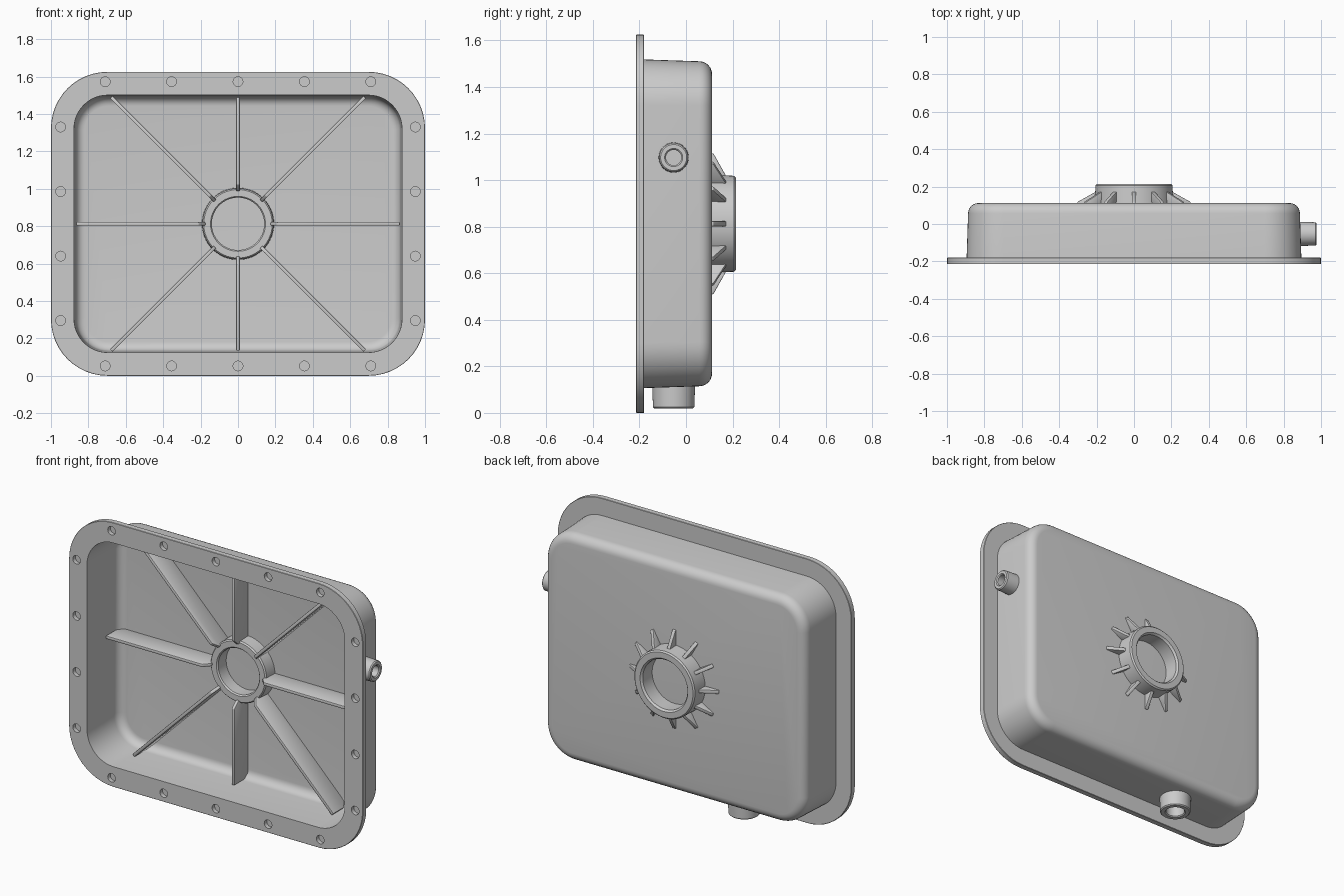
import bpy, bmesh
from math import sin, cos, pi, radians
from mathutils import Matrix, Vector

if "Cube" in bpy.data.objects:
    bpy.data.objects.remove(bpy.data.objects["Cube"])

CZ = 0.8125          # height of the pan centre


def finish(name, bm, angle=35):
    bmesh.ops.recalc_face_normals(bm, faces=bm.faces)
    me = bpy.data.meshes.new(name)
    bm.to_mesh(me)
    bm.free()
    ob = bpy.data.objects.new(name, me)
    bpy.context.collection.objects.link(ob)
    smooth(ob, angle)
    return ob


def smooth(ob, angle=35):
    bpy.ops.object.select_all(action='DESELECT')
    ob.select_set(True)
    bpy.context.view_layer.objects.active = ob
    bpy.ops.object.shade_smooth_by_angle(angle=radians(angle))


def rounded_rect(hx, hz, r, y, seg=12):
    pts = []
    for q, (sx, sz) in enumerate([(1, 1), (-1, 1), (-1, -1), (1, -1)]):
        for i in range(seg + 1):
            a = (q + i / seg) * pi / 2
            pts.append((sx * (hx - r) + r * cos(a), y, CZ + sz * (hz - r) + r * sin(a)))
    return pts


def bridge(bm, a, b):
    n = len(a)
    for i in range(n):
        bm.faces.new((a[i], a[(i + 1) % n], b[(i + 1) % n], b[i]))


def lathe(name, profile, matrix, n=48):
    """Revolve a closed (radius, height) profile about local z."""
    bm = bmesh.new()
    rings = [[bm.verts.new((r * cos(2 * pi * i / n), r * sin(2 * pi * i / n), h))
              for i in range(n)] for r, h in profile]
    for k in range(len(rings)):
        bridge(bm, rings[k - 1], rings[k])
    bm.transform(matrix)
    return finish(name, bm)


def fin(name, profile, thick, angle, bevel):
    """Thin plate from an (radius, y) outline, turned about the boss axis."""
    bm = bmesh.new()
    sides = [[bm.verts.new((r, y, t)) for r, y in profile] for t in (-thick / 2, thick / 2)]
    bm.faces.new(sides[0])
    bm.faces.new(sides[1][::-1])
    bridge(bm, sides[0], sides[1])
    bm.transform(Matrix.Translation((0, 0, CZ)) @ Matrix.Rotation(angle, 4, 'Y'))
    bmesh.ops.recalc_face_normals(bm, faces=bm.faces)
    bmesh.ops.bevel(bm, geom=bm.edges[:], offset=bevel, segments=2, affect='EDGES', profile=0.5)
    return finish(name, bm)


# Pan: inner floor -> inner wall -> flange -> outer wall -> back face
loops = []
steps = 6
for i in range(steps + 1):                       # inner fillet
    a = pi / 2 * i / steps
    d = 0.05 * (1 - sin(a))
    loops.append((0.868 - d, 0.68 - d, 0.175 - d, 0.035 + 0.05 * cos(a)))
loops += [(0.877, 0.688, 0.18, -0.215),          # opening edge
          (0.998, 0.8105, 0.30, -0.215), (1.0, 0.8125, 0.302, -0.213),
          (1.0, 0.8125, 0.302, -0.182), (0.998, 0.8105, 0.30, -0.18),
          (0.895, 0.706, 0.197, -0.18)]
for i in range(steps + 1):                       # outer fillet
    a = pi / 2 * i / steps
    d = 0.055 * (1 - cos(a))
    loops.append((0.887 - d, 0.698 - d, 0.19 - d, 0.057 + 0.055 * sin(a)))
bm = bmesh.new()
rings = [[bm.verts.new(p) for p in rounded_rect(*l)] for l in loops]
for a, b in zip(rings, rings[1:]):
    bridge(bm, a, b)
bm.faces.new(rings[0])
bm.faces.new(rings[-1])
pan = finish("pan_body", bm)

# Blind bolt holes in the flange face
spots = [(x, CZ + s * 0.76) for s in (-1, 1) for x in (-0.71, -0.355, 0, 0.355, 0.71)]
spots += [(s * 0.948, z) for s in (-1, 1) for z in (0.295, 0.64, 0.985, 1.33)]
bm = bmesh.new()
for x, z in spots:
    bmesh.ops.create_cone(bm, cap_ends=True, segments=24, radius1=0.026, radius2=0.026, depth=0.05,
                          matrix=Matrix.Translation((x, -0.215, z)) @ Matrix.Rotation(pi / 2, 4, 'X'))
cutter = finish("bolt_hole_cutter", bm)
cutter.hide_render = True
mod = pan.modifiers.new("bolt_holes", 'BOOLEAN')
mod.object, mod.operation, mod.solver = cutter, 'DIFFERENCE', 'EXACT'
smooth(pan)
bpy.ops.object.modifier_apply(modifier=mod.name)
bpy.data.objects.remove(cutter)
smooth(pan)

# Central boss: collar on the back, ring on the inside (local z = +y)
to_back = Matrix.Translation((0, 0, CZ)) @ Matrix.Rotation(-pi / 2, 4, 'X')
lathe("back_collar", [(0.152, 0.10), (0.152, 0.203), (0.162, 0.215), (0.198, 0.215),
                      (0.206, 0.207), (0.21, 0.10)], to_back, 64)
lathe("inner_ring", [(0.14, 0.095), (0.14, 0.008), (0.147, 0.0), (0.183, 0.0),
                     (0.19, 0.008), (0.193, 0.095)], to_back, 64)

# Eight long ribs inside the pan
for k in range(8):
    a = k * pi / 4
    length = min(0.865 / max(abs(cos(a)), 1e-6), 0.678 / max(abs(sin(a)), 1e-6))
    fin(f"inner_rib_{k + 1}", [(0.175, 0.095), (0.175, -0.012), (0.21, -0.05), (length, -0.05),
                               (length, 0.05), (length - 0.035, 0.095)], 0.02, a, 0.005)

# Twelve gussets round the back collar
for k in range(12):
    fin(f"collar_gusset_{k + 1}", [(0.195, 0.10), (0.305, 0.10), (0.302, 0.118), (0.195, 0.178)],
        0.022, k * pi / 6, 0.003)


# Pipe spouts on the right side and underneath
def spout(name, r, hole, length, matrix):
    lathe(name, [(hole, -0.012), (hole, length - 0.006), (hole + 0.006, length), (r - 0.009, length),
                 (r - 0.003, length - 0.006), (r, -0.012)], matrix)


spout("side_spout", 0.065, 0.033, 0.088, Matrix.Translation((0.889, -0.053, 1.097)) @ Matrix.Rotation(pi / 2, 4, 'Y'))
spout("drain_spout", 0.092, 0.054, 0.093, Matrix.Translation((-0.36, -0.053, 0.112)) @ Matrix.Rotation(pi, 4, 'X'))
